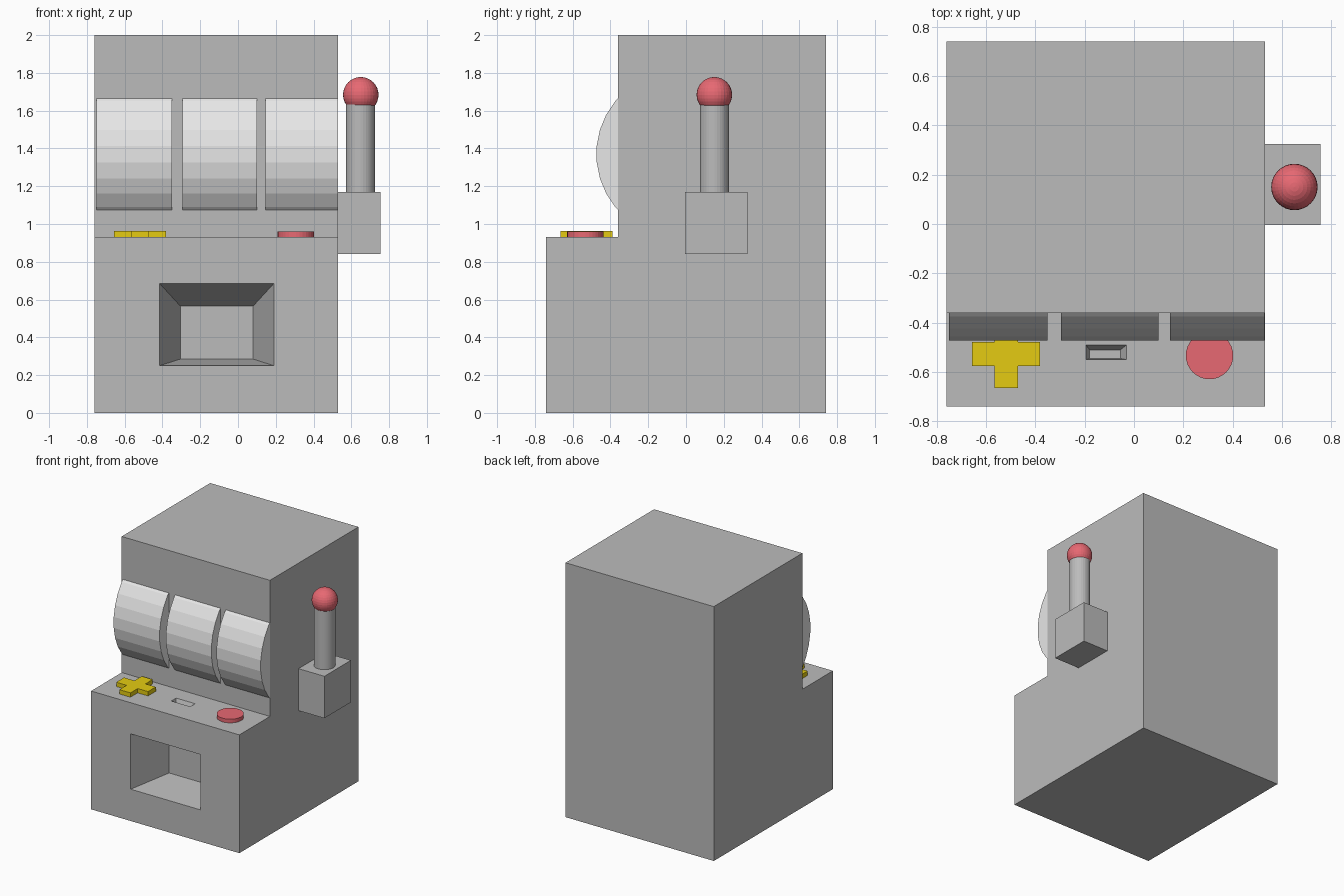
import bpy, bmesh, math
from mathutils import Matrix

if "Cube" in bpy.data.objects:
    bpy.data.objects.remove(bpy.data.objects["Cube"])


def material(name, rgb):
    m = bpy.data.materials.new(name)
    m.diffuse_color = (*rgb, 1)
    m.use_nodes = True
    m.node_tree.nodes["Principled BSDF"].inputs["Base Color"].default_value = m.diffuse_color
    return m


GREY = material("cabinet grey", (0.5, 0.5, 0.5))
WHITE = material("reel white", (0.8, 0.8, 0.8))
RED = material("red", (0.8, 0.14, 0.17))
YELLOW = material("yellow", (0.78, 0.6, 0.006))


def finish(bm, name, mat):
    bmesh.ops.recalc_face_normals(bm, faces=bm.faces[:])
    me = bpy.data.meshes.new(name)
    bm.to_mesh(me)
    bm.free()
    me.materials.append(mat)
    ob = bpy.data.objects.new(name, me)
    bpy.context.collection.objects.link(ob)
    return ob


def prism(points, offset):
    """Closed prism from a 3D outline pushed along offset."""
    bm = bmesh.new()
    face = bm.faces.new([bm.verts.new(p) for p in points])
    ext = bmesh.ops.extrude_face_region(bm, geom=[face], use_keep_orig=True)
    moved = [g for g in ext["geom"] if isinstance(g, bmesh.types.BMVert)]
    bmesh.ops.translate(bm, verts=moved, vec=offset)
    bmesh.ops.recalc_face_normals(bm, faces=bm.faces[:])
    return bm


def recess(bm, face, axes, outer, inner, depth_axis, depth):
    """Cut a tapered pocket into a rectangular face; rects are (lo_a, hi_a, lo_b, hi_b)."""
    centre = face.calc_center_median()
    corners = list(face.verts)
    rings = [corners]
    for rect, shift in ((outer, 0), (inner, depth)):
        ring = []
        for v in corners:
            co = v.co.copy()
            for k, a in enumerate(axes):
                co[a] = rect[2 * k + (1 if v.co[a] > centre[a] else 0)]
            co[depth_axis] += shift
            ring.append(bm.verts.new(co))
        rings.append(ring)
    bm.faces.remove(face)
    for r0, r1 in zip(rings, rings[1:]):
        for i in range(4):
            j = (i + 1) % 4
            bm.faces.new((r0[i], r0[j], r1[j], r1[i]))
    bm.faces.new(rings[-1])


# cabinet: stepped side profile, with payout tray and coin slot pockets
X0, X1 = -0.76, 0.53
profile = [(-0.74, 0), (0.74, 0), (0.74, 2), (-0.36, 2), (-0.36, 0.93), (-0.74, 0.93)]
bm = prism([(X0, y, z) for y, z in profile], (X1 - X0, 0, 0))
front = min(bm.faces, key=lambda f: f.calc_center_median().y)
recess(bm, front, (0, 2), (-0.415, 0.19, 0.25, 0.685), (-0.305, 0.08, 0.285, 0.565), 1, 0.32)
ledge = next(f for f in bm.faces if abs(f.normal.z) > 0.9
             and abs(f.calc_center_median().z - 0.93) < 0.01)
recess(bm, ledge, (0, 1), (-0.195, -0.03, -0.55, -0.49), (-0.18, -0.055, -0.545, -0.51), 2, -0.05)
finish(bm, "cabinet", GREY)

# three reels: drum sections bulging out of the front
R, CY, CZ = 0.443, -0.032, 1.37
for n, (a, b) in enumerate(((-0.75, -0.35), (-0.295, 0.10), (0.145, 0.529))):
    arc = [math.radians(-50.625 + 11.25 * i) for i in range(10)]
    pts = [(a, CY - R * math.cos(t), CZ + R * math.sin(t)) for t in arc]
    finish(prism(pts, (b - a, 0, 0)), f"reel_{n + 1}", WHITE)

# plus-shaped control pad
cx, cy, w, l = -0.518, -0.527, 0.048, 0.138
quarter = [(l, -w), (l, w), (w, w)]
outline = []
for k in range(4):
    c, s = round(math.cos(k * math.pi / 2)), round(math.sin(k * math.pi / 2))
    outline += [(cx + c * x - s * y, cy + s * x + c * y, 0.925) for x, y in quarter]
finish(prism(outline, (0, 0, 0.039)), "control_pad", YELLOW)


def cylinder(name, x, y, r, z0, z1, mat):
    bm = bmesh.new()
    bmesh.ops.create_cone(bm, cap_ends=True, segments=32, radius1=r, radius2=r, depth=z1 - z0,
                          matrix=Matrix.Translation((x, y, (z0 + z1) / 2)))
    return finish(bm, name, mat)


# push button
cylinder("push_button", 0.306, -0.533, 0.096, 0.925, 0.959, RED)

# lever: mount block, shaft and ball knob
block = [(0.53, -0.005, 0.84), (0.755, -0.005, 0.84), (0.755, 0.325, 0.84), (0.53, 0.325, 0.84)]
finish(prism(block, (0, 0, 0.33)), "lever_mount", GREY)
shaft = cylinder("lever_shaft", 0.648, 0.15, 0.077, 1.16, 1.65, GREY)
bm = bmesh.new()
bmesh.ops.create_uvsphere(bm, u_segments=32, v_segments=16, radius=0.094,
                          matrix=Matrix.Translation((0.65, 0.15, 1.684)))
finish(bm, "lever_knob", RED)
